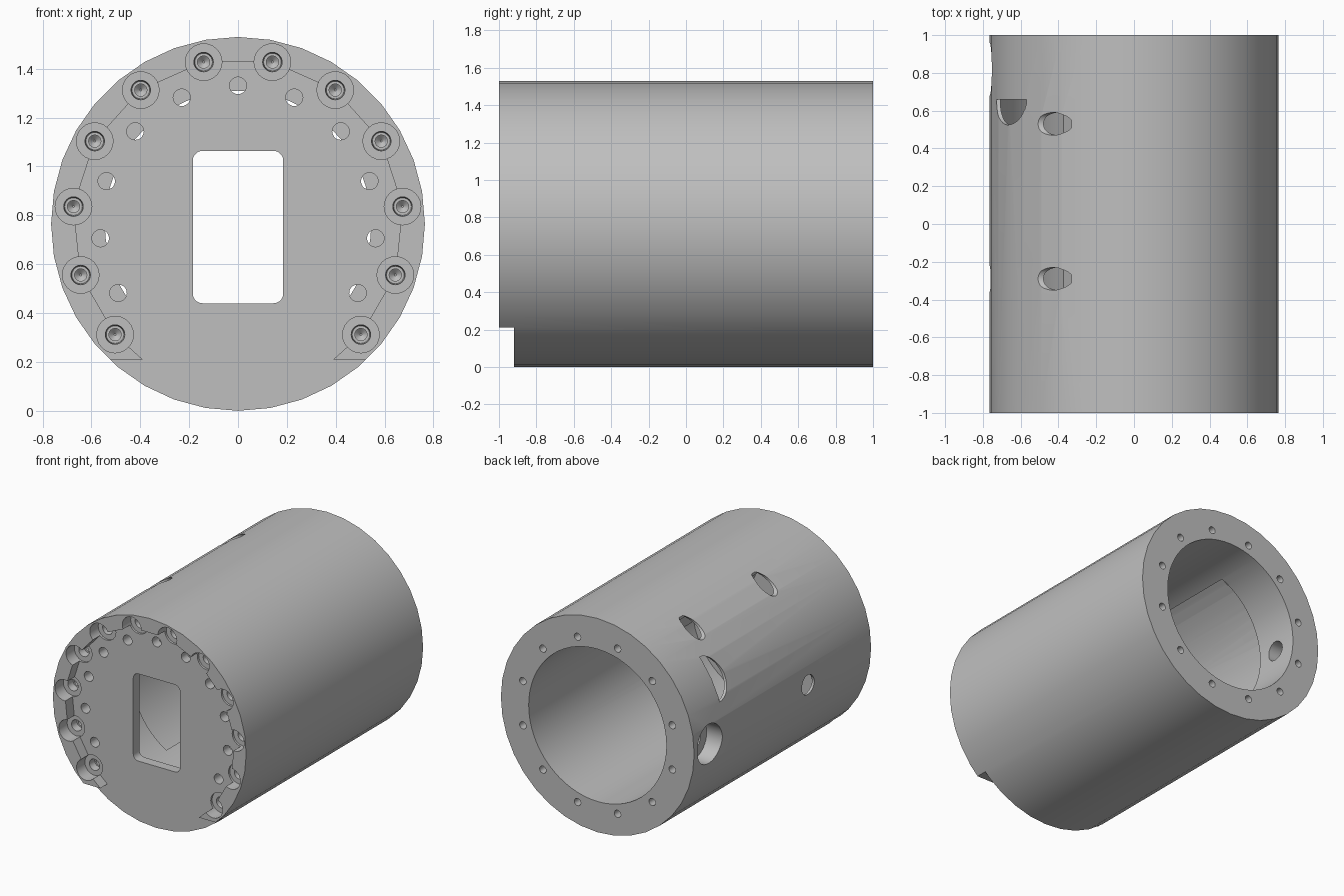
import bpy, bmesh
from math import sin, cos, pi, radians

cube = bpy.data.objects.get("Cube")
if cube:
    bpy.data.objects.remove(cube, do_unlink=True)

R = 0.765       # outer radius, also the height of the axis
BORE = 0.545
PLATE = -0.92   # front plate surface

grey = bpy.data.materials.new("plain grey")
grey.use_nodes = True
grey.diffuse_color = (0.52, 0.52, 0.52, 1)
grey.node_tree.nodes["Principled BSDF"].inputs["Base Color"].default_value = (0.52, 0.52, 0.52, 1)


def polar(r, deg):
    """Point at an angle from the top, towards +x."""
    a = radians(deg)
    return r * sin(a), R + r * cos(a)


def circle(u, z, r, n=24):
    return [(u + r * sin(2 * pi * i / n), z + r * cos(2 * pi * i / n)) for i in range(n)]


def loft(name, rings, axis="y"):
    """Solid through equal-sized profiles; each ring is (depth, [(u, z), ...])."""
    bm = bmesh.new()
    loops = []
    for d, pts in rings:
        loops.append([bm.verts.new((u, d, z) if axis == "y" else (d, u, z)) for u, z in pts])
    n = len(loops[0])
    for a, b in zip(loops, loops[1:]):
        for i in range(n):
            bm.faces.new((a[i], a[(i + 1) % n], b[(i + 1) % n], b[i]))
    bm.faces.new(loops[0])
    bm.faces.new(loops[-1])
    bmesh.ops.recalc_face_normals(bm, faces=bm.faces)
    mesh = bpy.data.meshes.new(name)
    bm.to_mesh(mesh)
    bm.free()
    mesh.materials.append(grey)
    ob = bpy.data.objects.new(name, mesh)
    bpy.context.collection.objects.link(ob)
    return ob


def prism(name, pts, d0, d1, axis="y"):
    return loft(name, [(d0, pts), (d1, pts)], axis)


def cut(cutter):
    cutter.hide_render = True
    mod = body.modifiers.new("cut", "BOOLEAN")
    mod.operation = "DIFFERENCE"
    mod.solver = "EXACT"
    mod.object = cutter
    bpy.context.view_layer.objects.active = body
    bpy.ops.object.modifier_apply(modifier=mod.name)
    bpy.data.objects.remove(cutter, do_unlink=True)


# Main tube with its bore
body = prism("tube_housing", circle(0, R, R, 36), -1, 1)
cut(prism("bore_cutter", circle(0, R, BORE, 64), -0.85, 1.1))

# Wide pocket inside the right wall
angles = [-23 - 127 * i / 24 for i in range(25)]
sector = [polar(0.745, a) for a in angles] + [polar(0.42, a) for a in reversed(angles)]
cut(prism("pocket_cutter", sector, -0.42, 0.66))

# Front recess, leaving a raised lip whose inner edge runs through the bolts
bolt_angles = [12 + 24 * k for k in range(-6, 6)]
recess = [polar(0.677, a) for a in bolt_angles]
recess += [(0.39, 0.21), (0.9, 0.21), (0.9, -0.1), (-0.9, -0.1), (-0.9, 0.21), (-0.39, 0.21)]
cut(prism("recess_cutter", recess, -1.1, PLATE))

# Bolt seats with stepped, pointed holes
for a in bolt_angles:
    x, z = polar(0.677, a)
    cut(loft("bolt_cutter", [(y, circle(x, z, r)) for y, r in (
        (-1.1, 0.075), (-0.905, 0.075), (-0.905, 0.04), (-0.85, 0.036),
        (-0.85, 0.025), (-0.7, 0.025), (-0.68, 0.004))]))

# Ring of small holes through the front plate
for k in range(-5, 6):
    cut(prism("vent_cutter", circle(*polar(0.566, 24 * k), 0.035, 20), -1.1, -0.75))

# Rounded window in the front plate
window = []
for sx, sz, start in ((1, 1, 0), (1, -1, 90), (-1, -1, 180), (-1, 1, 270)):
    for i in range(6):
        a = radians(start + 18 * i)
        window.append((sx * 0.145 + 0.04 * sin(a), 0.752 + sz * 0.272 + 0.04 * cos(a)))
cut(prism("window_cutter", window, -1.1, -0.7))

# Screw holes in the back rim
for k in range(12):
    cut(prism("rim_cutter", circle(*polar(0.612, 15 + 30 * k), 0.026, 16), 0.85, 1.1))

# Cross holes drilled sideways into the right wall: y, z, radius, inner end
for y, z, r, end in ((0.53, 1.395, 0.06, -0.33), (-0.29, 1.395, 0.06, -0.33),
                     (-0.29, R, 0.07, -0.45), (0.82, R, 0.14, -0.64), (0.82, R, 0.07, -0.45)):
    cut(prism("cross_cutter", circle(y, z, r, 32), -0.9, end, "x"))

# Half-round opening that ends flush with the pocket
half = [(0.659 - 0.135 * sin(pi * i / 16), 1.135 + 0.14 * cos(pi * i / 16)) for i in range(17)]
cut(prism("half_round_cutter", half, -0.9, -0.42, "x"))

# Shading
bpy.ops.object.select_all(action="DESELECT")
body.select_set(True)
bpy.context.view_layer.objects.active = body
bpy.ops.object.shade_smooth_by_angle(angle=radians(30))
